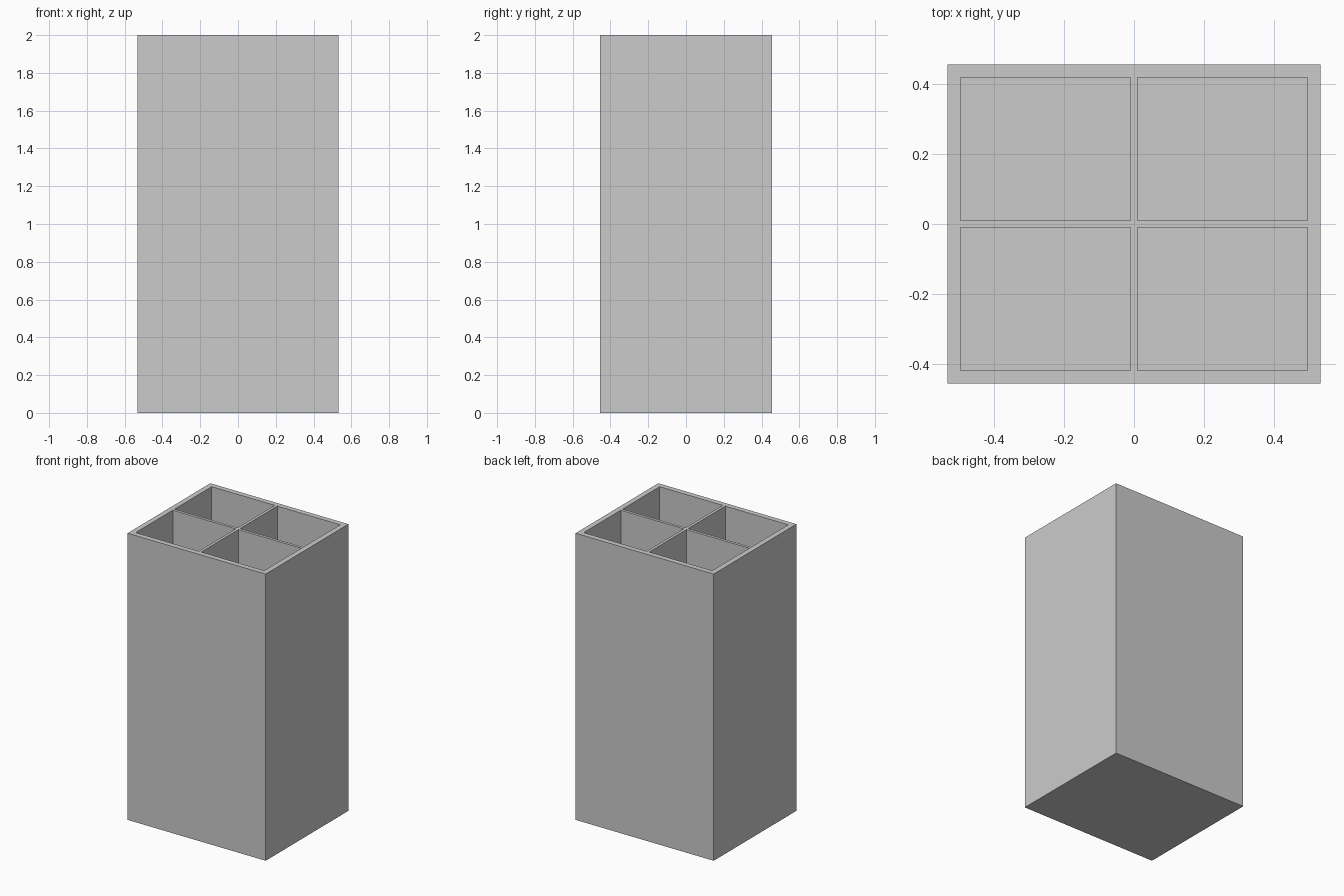
import bpy

default = bpy.data.objects.get("Cube")
if default:
    bpy.data.objects.remove(default, do_unlink=True)

WIDTH, DEPTH, HEIGHT = 1.066, 0.912, 2.0
WALL = 0.037       # outer wall and floor thickness
DIVIDER = 0.02     # thickness of the inner cross walls

grey = bpy.data.materials.new("light_grey")
grey.use_nodes = True
colour = (0.6, 0.6, 0.6, 1)
grey.diffuse_color = colour
grey.node_tree.nodes["Principled BSDF"].inputs["Base Color"].default_value = colour


def box(name, low, high):
    """Add a box spanning two opposite corners."""
    centre = [(a + b) / 2 for a, b in zip(low, high)]
    bpy.ops.mesh.primitive_cube_add(size=1, location=centre)
    obj = bpy.context.object
    obj.name = name
    obj.scale = [b - a for a, b in zip(low, high)]
    bpy.ops.object.transform_apply(location=True, rotation=False, scale=True)
    obj.data.materials.append(grey)
    return obj


# Solid outer block
holder = box("compartment_box", (-WIDTH / 2, -DEPTH / 2, 0), (WIDTH / 2, DEPTH / 2, HEIGHT))

# One pocket, mirrored into four
pockets = box("pocket_cutter", (DIVIDER / 2, DIVIDER / 2, WALL),
              (WIDTH / 2 - WALL, DEPTH / 2 - WALL, HEIGHT + 0.1))
pockets.hide_render = True
mirror = pockets.modifiers.new("four_pockets", "MIRROR")
mirror.use_axis = (True, True, False)
mirror.use_mirror_merge = False

# Hollow the block, leaving the rim and the cross divider
cut = holder.modifiers.new("hollow", "BOOLEAN")
cut.operation = "DIFFERENCE"
cut.solver = "EXACT"
cut.object = pockets
bpy.context.view_layer.objects.active = holder
bpy.ops.object.modifier_apply(modifier=cut.name)
bpy.data.objects.remove(pockets, do_unlink=True)
